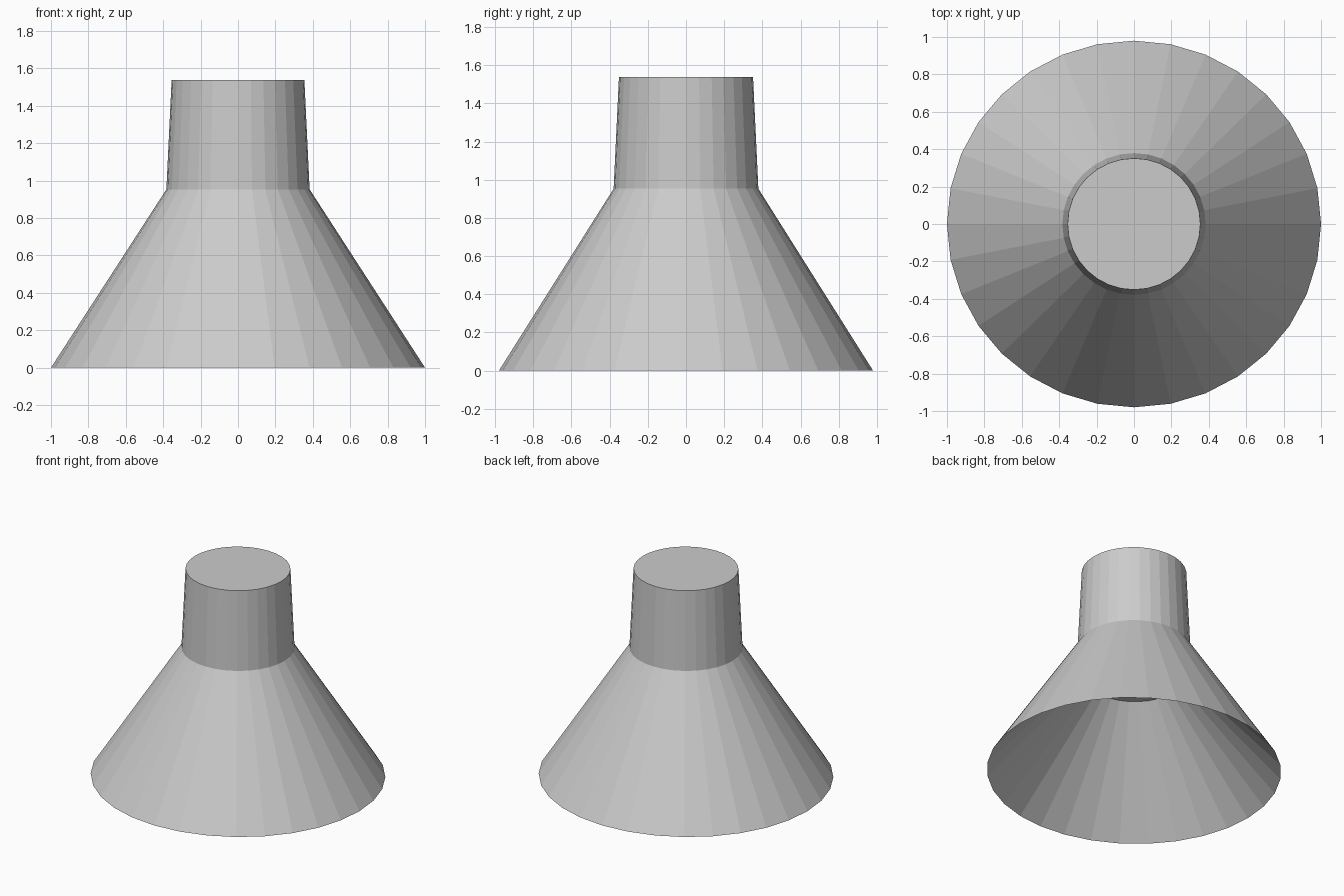
import bpy, bmesh

if "Cube" in bpy.data.objects:
    bpy.data.objects.remove(bpy.data.objects["Cube"])


def ring_body(name, profile, sides=32, cap_ends=True):
    """Faceted round body from (radius, y_scale, z) rings."""
    from math import cos, sin, tau
    bm = bmesh.new()
    rings = [[bm.verts.new((r * cos(tau * i / sides), r * s * sin(tau * i / sides), z))
              for i in range(sides)] for r, s, z in profile]
    for a, b in zip(rings, rings[1:]):
        for i in range(sides):
            j = (i + 1) % sides
            bm.faces.new((a[i], a[j], b[j], b[i]))
    # Close the inner ceiling and the top
    if cap_ends:
        bm.faces.new(rings[0])
        bm.faces.new(rings[-1])
    bmesh.ops.recalc_face_normals(bm, faces=bm.faces)
    mesh = bpy.data.meshes.new(name)
    bm.to_mesh(mesh)
    bm.free()
    obj = bpy.data.objects.new(name, mesh)
    bpy.context.scene.collection.objects.link(obj)
    return obj


# Profile: inner ceiling, sharp bottom rim, shoulder, neck top
ring_body("flared_body", [(0.33, 0.98, 0.725), (1.0, 0.98, 0.0),
                          (0.383, 0.99, 0.953), (0.355, 0.99, 1.537)])
